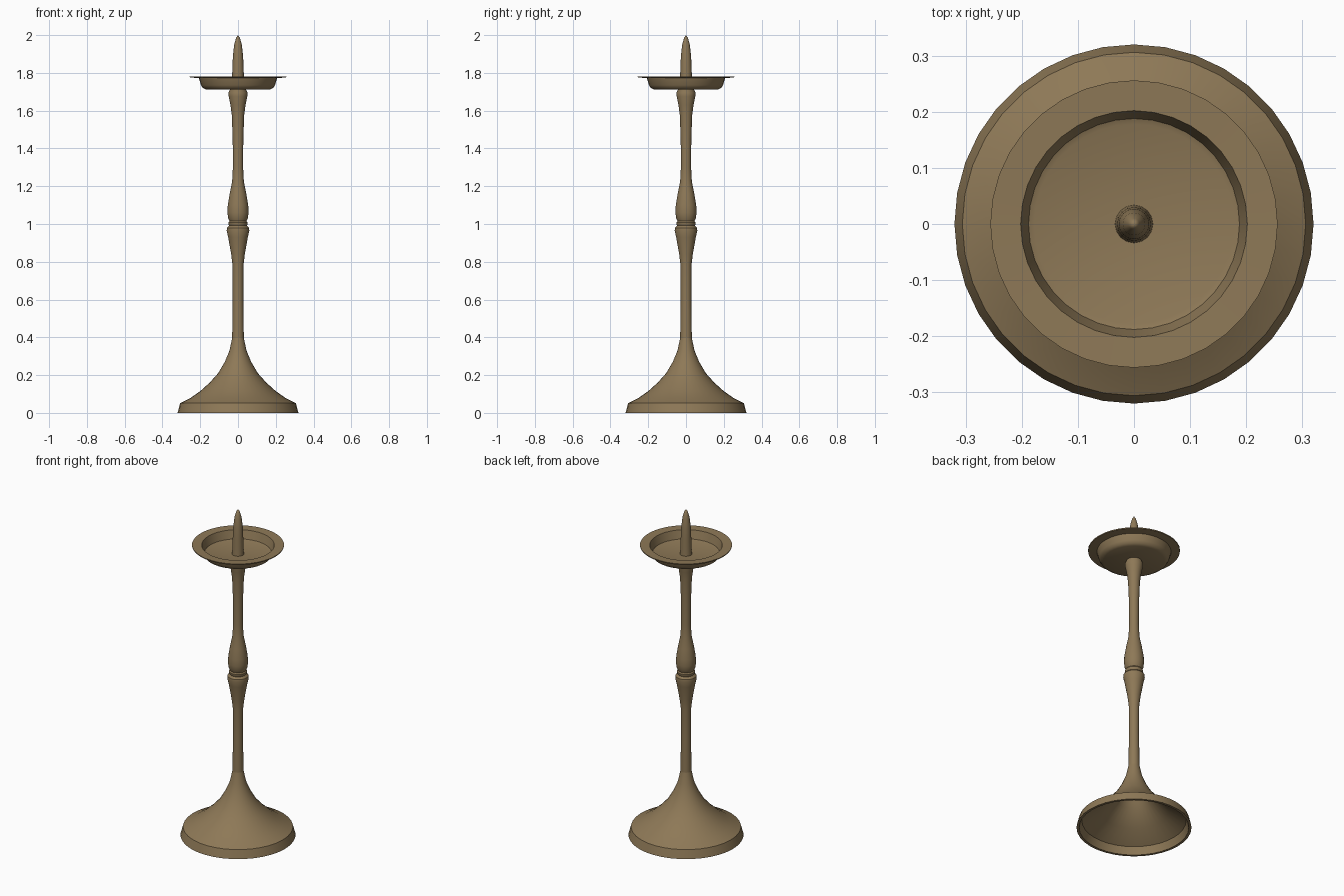
import bpy, bmesh, math

SIDES = 36

brass = bpy.data.materials.new("aged_brass")
brass.diffuse_color = (0.27, 0.19, 0.095, 1)


def lathe(name, profile, sides=SIDES, angle=35):
    """Spin a (radius, height) profile around z; radius 0 makes a pole."""
    bm = bmesh.new()
    rings = []
    for r, z in profile:
        if r == 0:
            rings.append([bm.verts.new((0, 0, z))] * sides)
        else:
            rings.append([bm.verts.new((r * math.cos(2 * math.pi * i / sides),
                                        r * math.sin(2 * math.pi * i / sides), z))
                          for i in range(sides)])
    for a, b in zip(rings, rings[1:]):
        for i in range(sides):
            j = (i + 1) % sides
            quad = list(dict.fromkeys((a[i], a[j], b[j], b[i])))
            bm.faces.new(quad)
    bmesh.ops.recalc_face_normals(bm, faces=bm.faces)
    mesh = bpy.data.meshes.new(name)
    bm.to_mesh(mesh)
    bm.free()
    ob = bpy.data.objects.new(name, mesh)
    bpy.context.collection.objects.link(ob)
    mesh.materials.append(brass)
    bpy.ops.object.select_all(action='DESELECT')
    ob.select_set(True)
    bpy.context.view_layer.objects.active = ob
    bpy.ops.object.shade_smooth_by_angle(angle=math.radians(angle))
    return ob


# Flared foot, hollow underneath
lathe("foot", [
    (0, 0.36), (0.022, 0.34), (0.05, 0.27), (0.105, 0.185), (0.19, 0.105),
    (0.29, 0.045), (0.305, 0.0), (0.32, 0.0), (0.306, 0.052), (0.25, 0.08),
    (0.20, 0.115), (0.15, 0.16), (0.105, 0.21), (0.07, 0.27), (0.045, 0.33),
    (0.03, 0.40), (0, 0.40)])

# Lower shaft widening to a cup
lathe("lower_stem", [
    (0, 0.39), (0.031, 0.39), (0.028, 0.60), (0.029, 0.78), (0.036, 0.84),
    (0.052, 0.93), (0.060, 0.965), (0.058, 0.98), (0.045, 0.992), (0, 0.992)])

# Small ring at the middle
lathe("middle_ring", [
    (0, 0.985), (0.042, 0.985), (0.049, 0.995), (0.050, 1.008),
    (0.042, 1.018), (0, 1.018)])

# Pear-shaped knop and upper shaft
lathe("upper_stem", [
    (0, 1.01), (0.042, 1.01), (0.052, 1.03), (0.056, 1.06), (0.054, 1.10),
    (0.044, 1.16), (0.031, 1.225), (0.027, 1.30), (0.028, 1.45), (0.033, 1.58),
    (0.040, 1.63), (0.049, 1.675), (0.050, 1.695), (0.043, 1.712), (0.043, 1.72),
    (0, 1.72)])

# Drip pan with thin flat rim
lathe("drip_pan", [
    (0, 1.712), (0.17, 1.712), (0.186, 1.720), (0.196, 1.735), (0.207, 1.772),
    (0.255, 1.776), (0.256, 1.782), (0.202, 1.780), (0.188, 1.730),
    (0.178, 1.726), (0, 1.726)])

# Candle spike
lathe("candle_spike", [
    (0, 1.72), (0.034, 1.72), (0.031, 1.78), (0.030, 1.82), (0.027, 1.89),
    (0.020, 1.95), (0.010, 1.985), (0, 2.0)], 16, 50)
